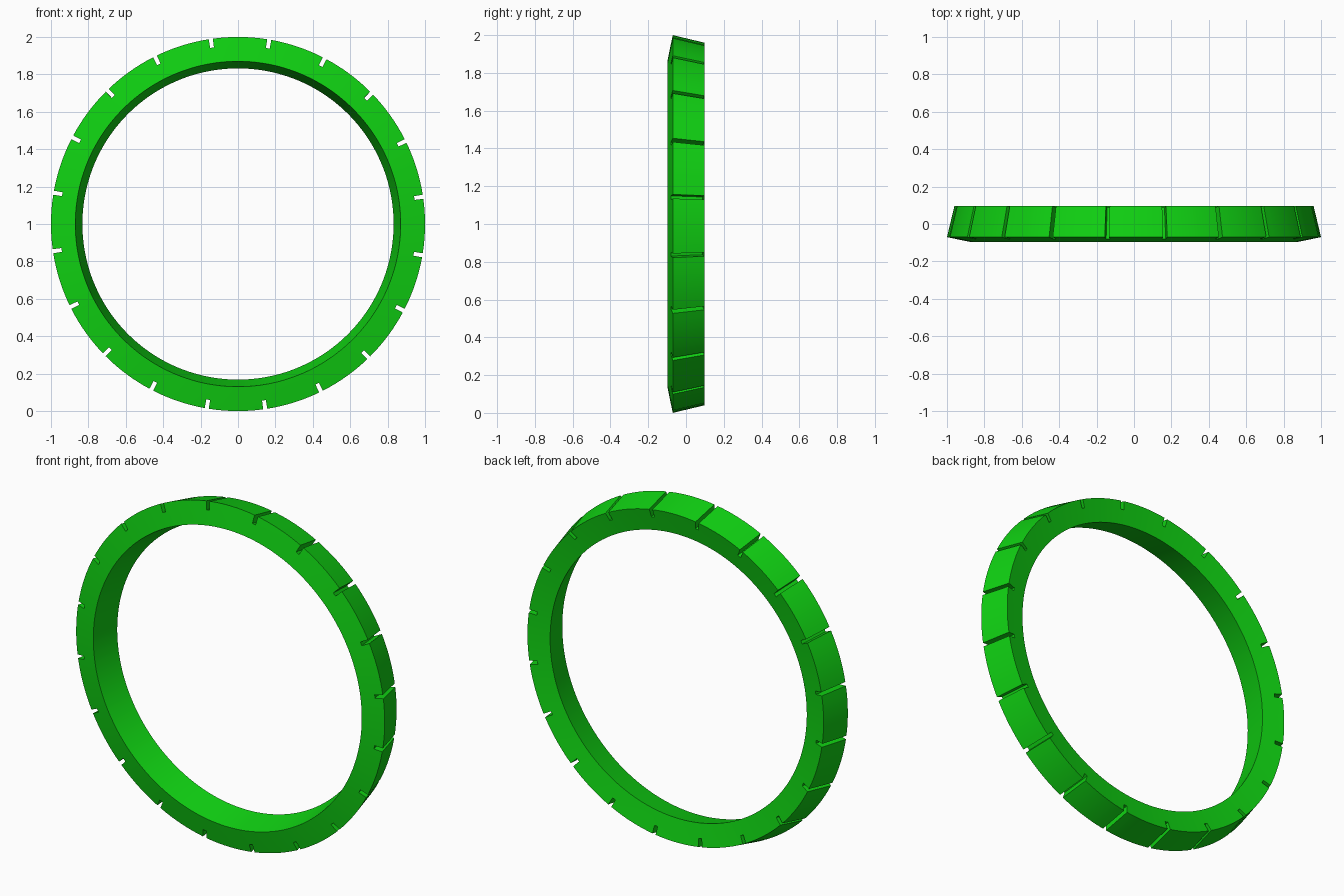
import bpy, bmesh, math

cube = bpy.data.objects.get("Cube")
if cube:
    bpy.data.objects.remove(cube)

TEETH = 20          # blocks around the rim
STEPS = 8           # subdivisions per block
PITCH = 2 * math.pi / TEETH
SLOT = math.radians(1.25)

# Tilted cross-section as (radius, y)
PROFILE = {
    "inner_front": (0.870, -0.097),
    "floor_front": (0.953, -0.080),
    "tip_front": (1.000, -0.070),
    "tip_back": (0.960, 0.097),
    "floor_back": (0.914, 0.087),
    "inner_back": (0.832, 0.070),
}
FULL = list(PROFILE)
CUT = ["inner_front", "floor_front", "floor_back", "inner_back"]

green = bpy.data.materials.new("bright_green")
green.use_nodes = True
color = (0.005, 0.64, 0.006, 1)
green.diffuse_color = color
green.node_tree.nodes["Principled BSDF"].inputs["Base Color"].default_value = color

bm = bmesh.new()

# One section per angle, clockwise from the top; each pitch starts with a slot
sections = []
for t in range(TEETH):
    start = PITCH / 2 + t * PITCH
    angles = [start] + [start + SLOT + (PITCH - SLOT) * s / STEPS for s in range(STEPS)]
    for a in angles:
        sections.append({k: bm.verts.new((r * math.sin(a), y, 1 + r * math.cos(a)))
                         for k, (r, y) in PROFILE.items()})

# Skin between neighbouring sections, with side walls closing each slot
for i, sec in enumerate(sections):
    nxt = sections[(i + 1) % len(sections)]
    is_slot = i % (STEPS + 1) == 0
    keys = CUT if is_slot else FULL
    for j, k in enumerate(keys):
        m = keys[(j + 1) % len(keys)]
        bm.faces.new((sec[k], sec[m], nxt[m], nxt[k]))
    if is_slot:
        for s in (sec, nxt):
            bm.faces.new([s[k] for k in ("floor_front", "tip_front", "tip_back", "floor_back")])

bmesh.ops.recalc_face_normals(bm, faces=bm.faces)
mesh = bpy.data.meshes.new("slotted_ring")
bm.to_mesh(mesh)
bm.free()
mesh.materials.append(green)

ring = bpy.data.objects.new("slotted_ring", mesh)
bpy.context.collection.objects.link(ring)
bpy.ops.object.select_all(action='DESELECT')
ring.select_set(True)
bpy.context.view_layer.objects.active = ring
bpy.ops.object.shade_smooth_by_angle(angle=math.radians(30))
